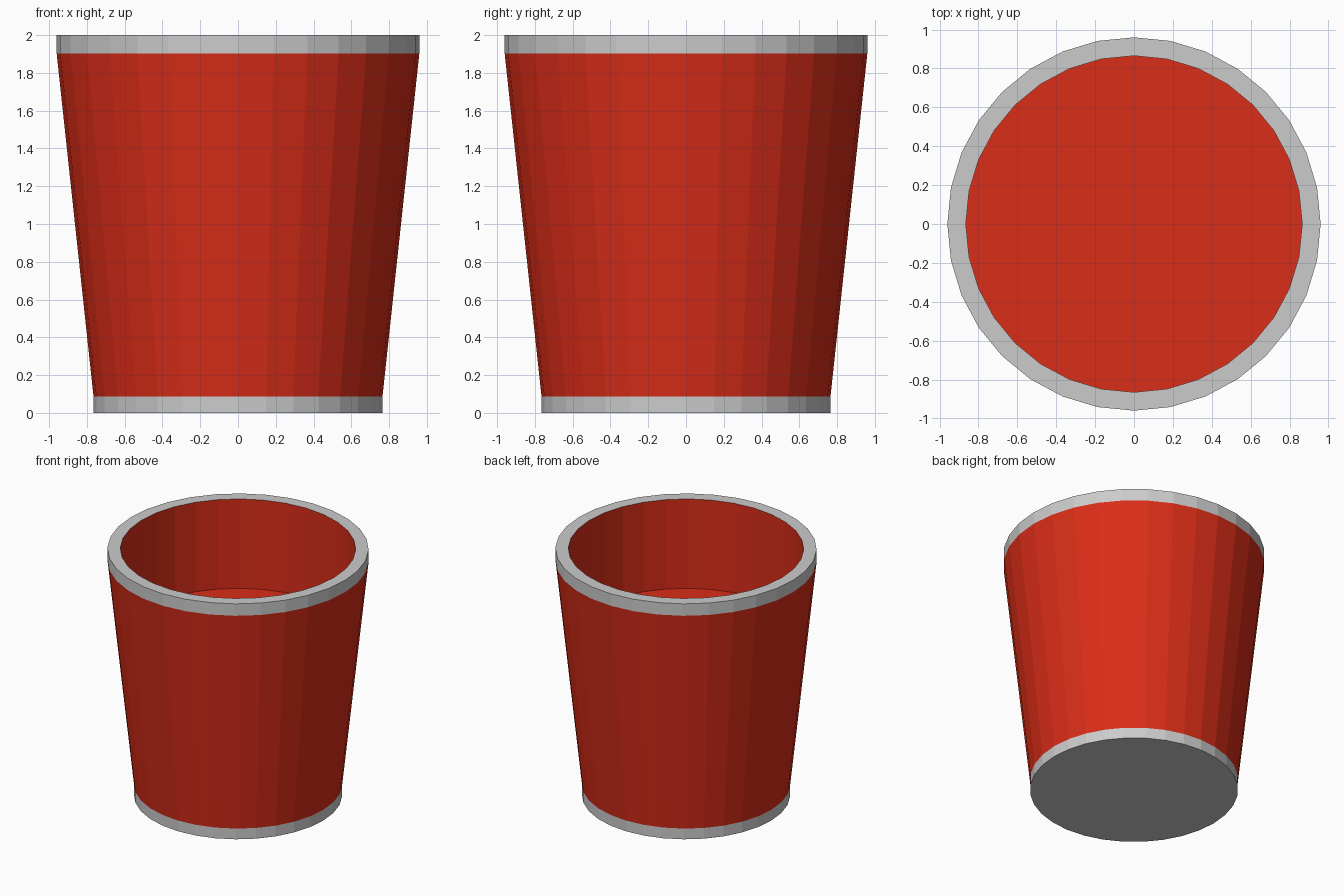
import bpy, bmesh, math

if "Cube" in bpy.data.objects:
    bpy.data.objects.remove(bpy.data.objects["Cube"])

SIDES = 32
R_BASE, R_RIM, R_INNER = 0.765, 0.96, 0.865
Z_BAND, Z_RIM, Z_TOP, Z_FLOOR = 0.087, 1.903, 2.0, 1.275

red = bpy.data.materials.new("red_paint")
red.diffuse_color = (0.70, 0.026, 0.009, 1)
red.use_nodes = True
red.node_tree.nodes["Principled BSDF"].inputs["Base Color"].default_value = red.diffuse_color


def lathe(name, profile, material=None):
    """Turn (radius, z) points around z; radius 0 makes a flat cap on the previous or next ring."""
    bm = bmesh.new()
    rings = []
    for r, z in profile:
        rings.append([bm.verts.new((r * math.cos(a), r * math.sin(a), z))
                      for a in (2 * math.pi * i / SIDES for i in range(SIDES))] if r else None)
    for a, b in zip(rings, rings[1:]):
        if a is None:
            bm.faces.new(b[::-1])
        elif b is None:
            bm.faces.new(a)
        else:
            for i in range(SIDES):
                j = (i + 1) % SIDES
                bm.faces.new((a[i], a[j], b[j], b[i]))
    mesh = bpy.data.meshes.new(name)
    bm.to_mesh(mesh)
    bm.free()
    obj = bpy.data.objects.new(name, mesh)
    bpy.context.collection.objects.link(obj)
    if material:
        mesh.materials.append(material)
    return obj


# Grey foot with closed underside
lathe("base_band", [(0, 0), (R_BASE, 0), (R_BASE, Z_BAND)])
# Tapered red outer wall
lathe("outer_wall", [(R_BASE, Z_BAND), (R_RIM, Z_RIM)], red)
# Grey rim: straight side and flat top ring
lathe("rim", [(R_RIM, Z_RIM), (R_RIM, Z_TOP), (R_INNER, Z_TOP)])
# Red straight-sided recess with its floor
lathe("inner_recess", [(R_INNER, Z_TOP), (R_INNER, Z_FLOOR), (0, Z_FLOOR)], red)
